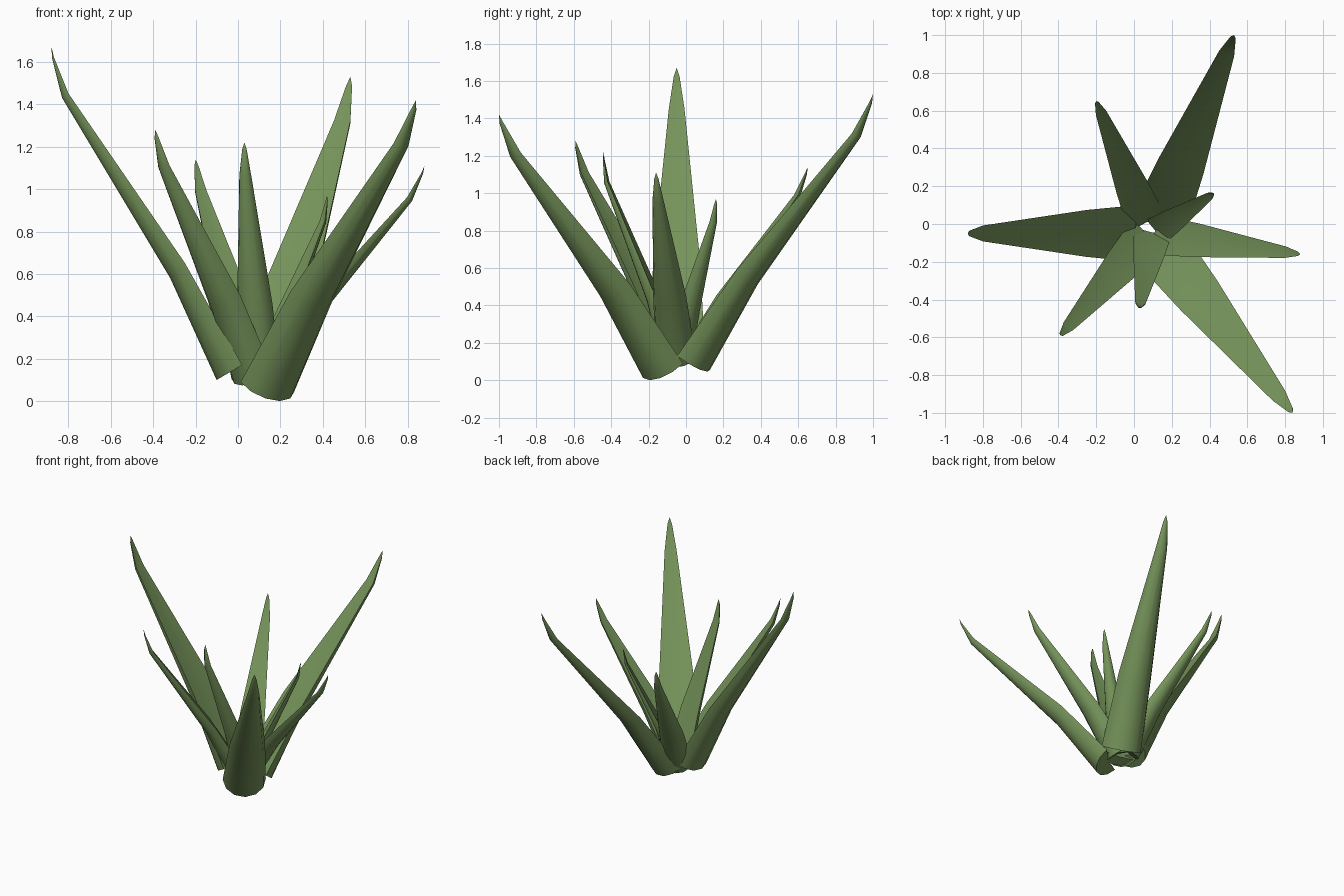
import bpy, bmesh, math
from mathutils import Vector

if "Cube" in bpy.data.objects:
    bpy.data.objects.remove(bpy.data.objects["Cube"])

green = bpy.data.materials.new("leaf green")
green.diffuse_color = (0.18, 0.295, 0.103, 1)
green.use_nodes = True
green.node_tree.nodes["Principled BSDF"].inputs["Base Color"].default_value = green.diffuse_color

# Rows along a unit leaf: (rim along, rim offset, keel along, keel offset, half width)
ROWS = [
    (0.000, 0.000, 0.001, -0.080, 0.086),
    (0.315, 0.009, 0.301, -0.046, 0.071),
    (0.869, -0.025, 0.868, -0.046, 0.024),
    (0.974, -0.008, 0.974, -0.014, 0.009),
]
SEG = 6


def leaf(name, base, tip):
    """Thick curved leaf: rounded underside, shallow hollow on top."""
    base, tip = Vector(base), Vector(tip)
    chord = tip - base
    size = chord.length
    along = chord.normalized()
    side = along.cross(Vector((0, 0, 1))).normalized()
    inward = side.cross(along).normalized()

    bm = bmesh.new()
    rings = []
    for ra, rn, ka, kn, w in ROWS:
        ring = []
        # rounded underside from one rim to the other
        for i in range(SEG + 1):
            t = math.pi * i / SEG
            s = math.sin(t)
            a = ra + (ka - ra) * s
            n = rn + (kn - rn) * s
            ring.append(bm.verts.new(base + size * (
                along * a + inward * n + side * w * math.cos(t))))
        # slightly sunken middle of the upper face
        ring.append(bm.verts.new(base + size * (
            along * ra + inward * (rn + (kn - rn) * 0.12))))
        rings.append(ring)
    count = SEG + 2
    for lo, hi in zip(rings, rings[1:]):
        for i in range(count):
            j = (i + 1) % count
            bm.faces.new((lo[i], lo[j], hi[j], hi[i]))
    end = bm.verts.new(tip)
    for i in range(count):
        bm.faces.new((rings[-1][i], rings[-1][(i + 1) % count], end))
    bm.faces.new(rings[0])
    bmesh.ops.recalc_face_normals(bm, faces=bm.faces)

    mesh = bpy.data.meshes.new(name)
    bm.to_mesh(mesh)
    bm.free()
    mesh.materials.append(green)
    ob = bpy.data.objects.new(name, mesh)
    bpy.context.collection.objects.link(ob)
    bpy.ops.object.select_all(action='DESELECT')
    ob.select_set(True)
    bpy.context.view_layer.objects.active = ob
    bpy.ops.object.shade_smooth_by_angle(angle=math.radians(50))


# Rosette of leaves: centre of the base rim, then tip
leaf("left_leaf", (0.02, -0.05, 0.17), (-0.88, -0.05, 1.67))
leaf("back_right_leaf", (0.13, 0.01, 0.13), (0.53, 1.0, 1.53))
leaf("front_right_leaf", (0.13, -0.11, 0.09), (0.84, -1.0, 1.42))
leaf("front_left_leaf", (0.08, -0.05, 0.13), (-0.39, -0.59, 1.28))
leaf("back_left_leaf", (0.07, 0.0, 0.13), (-0.20, 0.65, 1.14))
leaf("front_leaf", (0.10, -0.035, 0.10), (0.03, -0.44, 1.22))
leaf("right_leaf", (0.10, -0.055, 0.13), (0.88, -0.16, 1.11))
leaf("inner_leaf", (0.11, -0.045, 0.12), (0.42, 0.16, 0.97))
